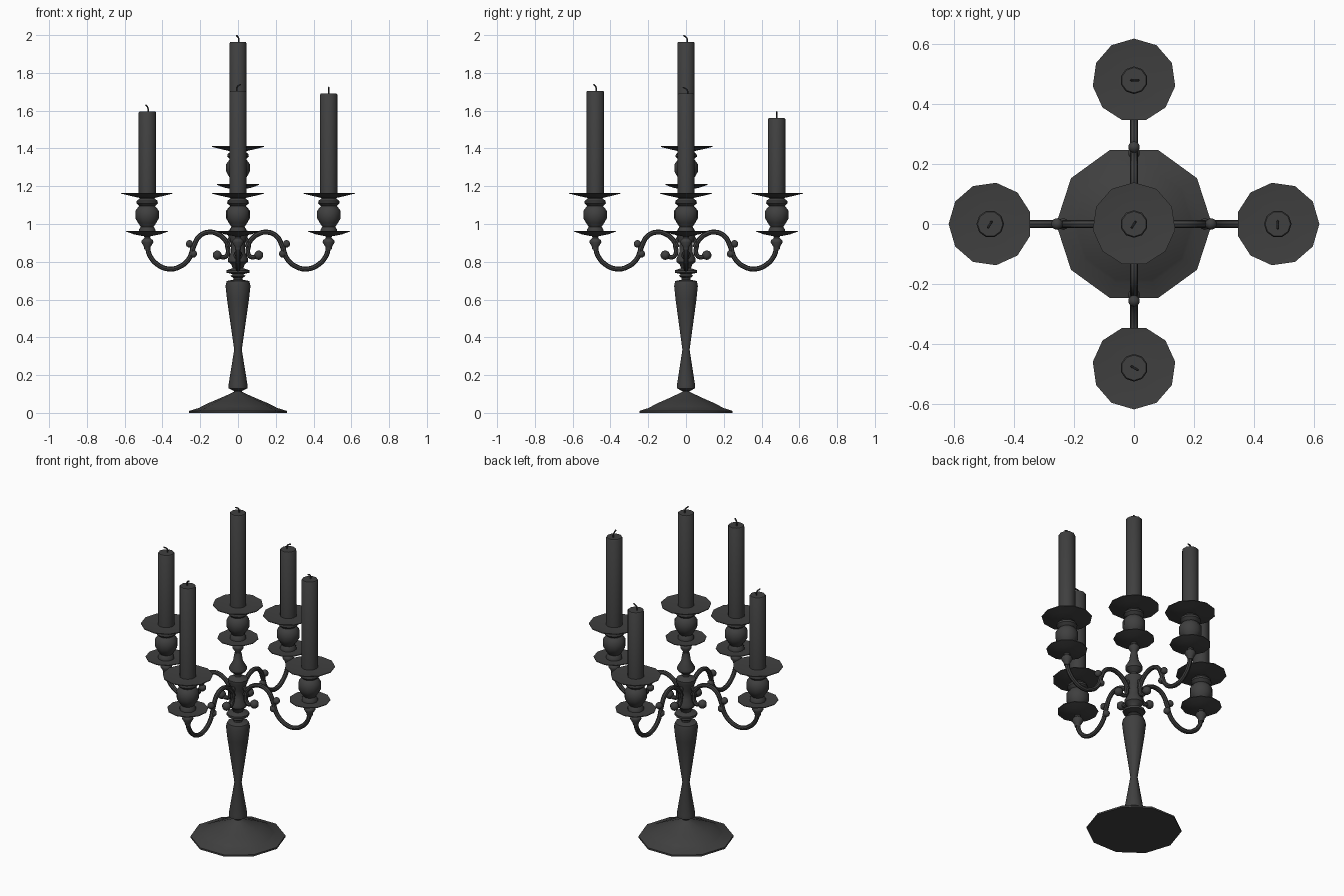
import bpy, math
from mathutils import Vector

if "Cube" in bpy.data.objects:
    bpy.data.objects.remove(bpy.data.objects["Cube"])

iron = bpy.data.materials.new("dark_iron")
iron.diffuse_color = (0.05, 0.05, 0.05, 1)
iron.use_nodes = True
iron.node_tree.nodes["Principled BSDF"].inputs["Base Color"].default_value = iron.diffuse_color


def finish(ob):
    """Assign the material and smooth shallow angles."""
    ob.data.materials.append(iron)
    bpy.ops.object.select_all(action='DESELECT')
    ob.select_set(True)
    bpy.context.view_layer.objects.active = ob
    if ob.type == 'CURVE':
        bpy.ops.object.convert(target='MESH')
    bpy.ops.object.shade_smooth_by_angle(angle=math.radians(42))


def lathe(name, profile, sides, loc=(0, 0, 0), phase=0.0):
    """Spin a (radius, z) profile, listed bottom to top, and cap both ends."""
    verts, faces = [], []
    for r, z in profile:
        for i in range(sides):
            a = phase + math.tau * i / sides
            verts.append((r * math.cos(a), r * math.sin(a), z))
    for k in range(len(profile) - 1):
        for i in range(sides):
            j = (i + 1) % sides
            faces.append((k * sides + i, k * sides + j,
                          (k + 1) * sides + j, (k + 1) * sides + i))
    faces.append(tuple(reversed(range(sides))))
    faces.append(tuple(range(len(verts) - sides, len(verts))))
    me = bpy.data.meshes.new(name)
    me.from_pydata(verts, [], faces)
    ob = bpy.data.objects.new(name, me)
    ob.location = loc
    bpy.context.collection.objects.link(ob)
    finish(ob)
    return ob


def tube(name, points, radius, steps=4):
    """Round tube through smooth path points."""
    cu = bpy.data.curves.new(name, 'CURVE')
    cu.dimensions = '3D'
    cu.bevel_depth = radius
    cu.bevel_resolution = 2
    cu.use_fill_caps = True
    cu.resolution_u = steps
    sp = cu.splines.new('BEZIER')
    sp.bezier_points.add(len(points) - 1)
    for bp, p in zip(sp.bezier_points, points):
        bp.co = p
        bp.handle_left_type = bp.handle_right_type = 'AUTO'
    ob = bpy.data.objects.new(name, cu)
    bpy.context.collection.objects.link(ob)
    finish(ob)


def ball(name, loc, radius):
    bpy.ops.mesh.primitive_uv_sphere_add(segments=10, ring_count=7, radius=radius, location=loc)
    ob = bpy.context.object
    ob.name = name
    finish(ob)


# Foot and central column
FOOT = [(.26, 0), (.26, .01), (.205, .027), (.195, .033), (.15, .055), (.125, .065),
        (.09, .08), (.045, .1), (.02, .112), (.02, .125)]
STEM = [(.02, .115), (.05, .13), (.05, .15), (.02, .335), (.058, .6), (.066, .672),
        (.06, .698), (.025, .705), (.025, .715), (.04, .725), (.028, .735), (.062, .742),
        (.062, .755), (.028, .766), (.035, .785), (.052, .80), (.052, .82), (.037, .85),
        (.037, .90), (.055, .945), (.055, .962), (.02, .978), (.02, .99), (.048, 1.015),
        (.048, 1.035), (.027, 1.07), (.019, 1.12)]
lathe("foot", FOOT, 10)
lathe("stem", STEM, 10)

# Candle cup parts, heights measured from the top of the drip pan
HOLDER = [(.016, -.30), (.018, -.285), (.032, -.262), (.03, -.252), (.015, -.238), (.02, -.222)]
LOWER_DISH = [(.018, -.23), (.07, -.22), (.113, -.205), (.113, -.201), (.05, -.207)]
CUP = [(.045, -.21), (.045, -.195), (.035, -.18), (.05, -.158), (.063, -.135), (.063, -.095),
       (.048, -.075), (.042, -.07), (.058, -.055), (.056, -.042), (.04, -.03), (.045, -.015)]
PAN = [(.04, -.027), (.09, -.016), (.139, -.004), (.139, 0), (.09, -.005), (.05, -.005)]


def candle_set(tag, x, y, z, top, phase, bend):
    loc = (x, y, z)
    lathe(tag + "_holder", HOLDER, 10, loc, phase)
    lathe(tag + "_lower_dish", LOWER_DISH, 11, loc, phase)
    lathe(tag + "_cup", CUP, 11, loc, phase)
    lathe(tag + "_drip_pan", PAN, 11, loc, phase)
    lathe(tag + "_candle", [(.046, z - .02), (.046, top - .005), (.042, top)], 10, (x, y, 0), phase)
    b = Vector((bend[0], bend[1], 0))
    base = Vector((x, y, top))
    tube(tag + "_wick", [base - b * .008 - Vector((0, 0, .005)),
                         base - b * .006 + Vector((0, 0, .02)),
                         base + b * .016 + Vector((0, 0, .034))], .004, 3)


candle_set("centre", 0, 0, 1.412, 1.964, math.pi / 2, (-.5, -.8))

# Arm paths as (distance from the axis, height)
ARM = [(.045, .875), (.068, .915), (.105, .946), (.155, .957), (.205, .935), (.235, .88),
       (.26, .815), (.31, .773), (.37, .762), (.43, .788), (.468, .835), (.48, .88)]
SCROLL = [(.04, .925), (.056, .89), (.052, .85), (.07, .825), (.105, .832)]

# Four arms: right, back, left, front
CANDLES = [("right", 1.69, (0, -1)), ("back", 1.56, (1, 0)),
           ("left", 1.595, (-.5, -.8)), ("front", 1.705, (.85, -.5))]
for k, (tag, top, bend) in enumerate(CANDLES):
    a = k * math.pi / 2
    c, s = math.cos(a), math.sin(a)

    def out(p):
        return (p[0] * c, p[0] * s, p[1])
    tube(tag + "_arm", [out(p) for p in ARM], .013)
    tube(tag + "_scroll", [out(p) for p in SCROLL], .012)
    ball(tag + "_scroll_ball", out((.11, .835)), .025)
    ball(tag + "_outer_ball", out((.257, .895)), .02)
    ball(tag + "_inner_ball", out((.236, .842)), .02)
    tube(tag + "_outer_curl", [out((.257, .895)), out((.244, .875)), out((.25, .835))], .011)
    candle_set(tag, .48 * c, .48 * s, 1.165, top, a, bend)
